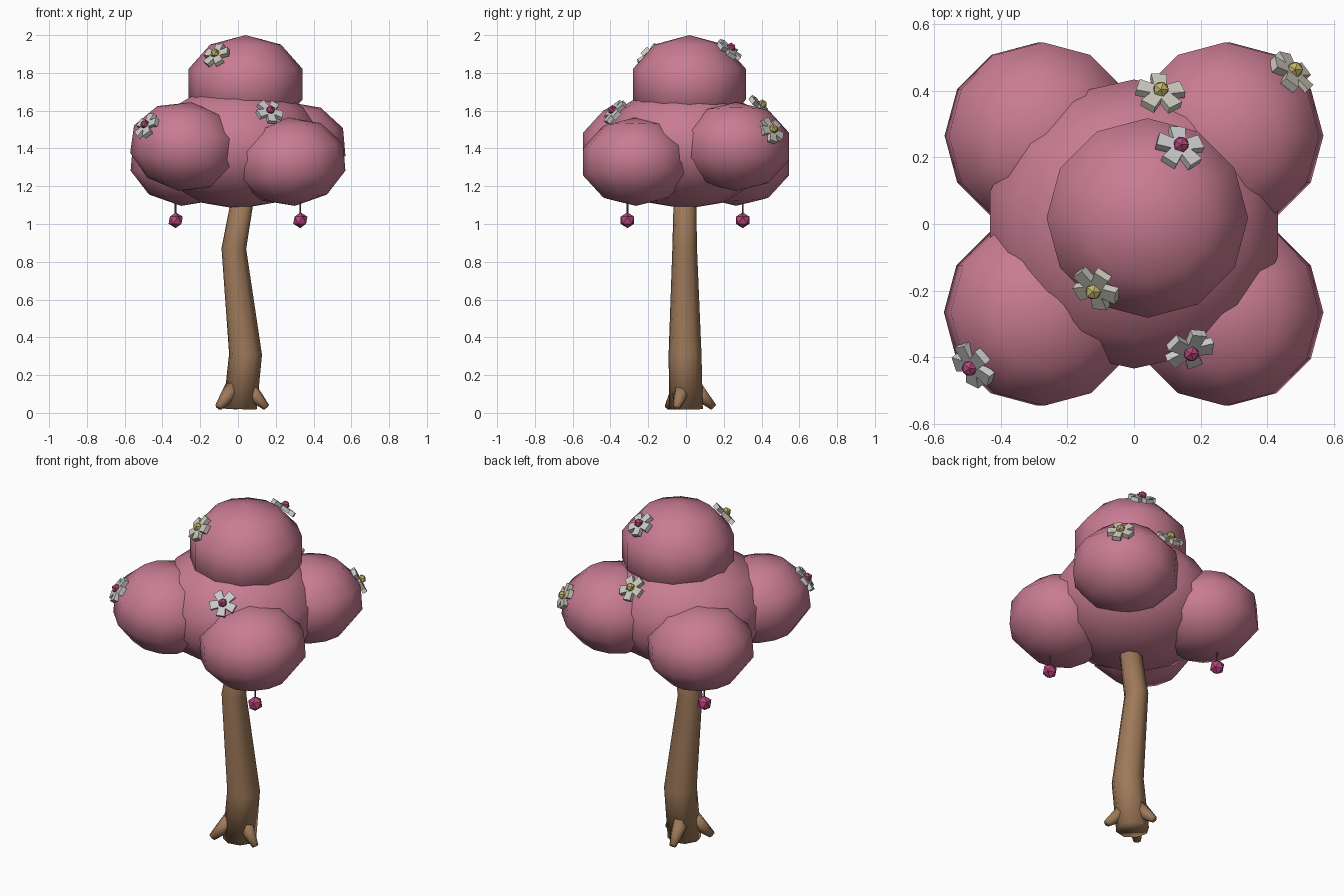
import bpy, bmesh
from math import sin, cos, pi, radians
from mathutils import Vector, Euler

if "Cube" in bpy.data.objects:
    bpy.data.objects.remove(bpy.data.objects["Cube"])


def material(name, rgb):
    m = bpy.data.materials.new(name)
    m.diffuse_color = (*rgb, 1)
    m.use_nodes = True
    m.node_tree.nodes["Principled BSDF"].inputs["Base Color"].default_value = m.diffuse_color
    return m


BARK = material("bark", (0.34, 0.19, 0.10))
LEAF = material("blossom_pink", (0.58, 0.20, 0.29))
BERRY = material("berry_magenta", (0.45, 0.06, 0.20))
YELLOW = material("pollen_yellow", (0.55, 0.47, 0.15))
WHITE = material("petal_white", (0.62, 0.63, 0.62))
CREAM = material("petal_cream", (0.60, 0.58, 0.50))
STEM = material("stem_dark", (0.12, 0.09, 0.06))


def finish(name, bm, mat, smooth=False):
    bmesh.ops.recalc_face_normals(bm, faces=bm.faces)
    me = bpy.data.meshes.new(name)
    for f in bm.faces:
        f.smooth = smooth
    bm.to_mesh(me)
    bm.free()
    me.materials.append(mat)
    ob = bpy.data.objects.new(name, me)
    bpy.context.collection.objects.link(ob)
    return ob


def tube(name, rings, sides, mat, smooth=True):
    """Loft circles given as (centre, radius), each facing along the path."""
    bm = bmesh.new()
    loops = []
    axis = (Vector(rings[-1][0]) - Vector(rings[0][0])).to_track_quat('Z', 'Y')
    for c, r in rings:
        loops.append([bm.verts.new(Vector(c) + axis @ Vector(
            (r * cos(2 * pi * i / sides), r * sin(2 * pi * i / sides), 0)))
            for i in range(sides)])
    for a, b in zip(loops, loops[1:]):
        for i in range(sides):
            j = (i + 1) % sides
            bm.faces.new((a[i], a[j], b[j], b[i]))
    bm.faces.new(loops[0])
    bm.faces.new(loops[-1])
    return finish(name, bm, mat, smooth)


# crooked trunk and three roots
trunk = tube("trunk", [((0.01, 0, 0.02), 0.09), ((0.04, -0.005, 0.31), 0.088),
                       ((-0.022, -0.007, 0.87), 0.066), ((0.045, -0.005, 1.25), 0.058)],
             8, BARK)
for k, deg in enumerate((-20, 100, 220)):
    d = Vector((cos(radians(deg)), sin(radians(deg)), 0))
    tube(f"root_{k + 1}", [(d * 0.05 + Vector((0.01, 0, 0.13)), 0.045),
                           (d * 0.10 + Vector((0.01, 0, 0.075)), 0.035),
                           (d * 0.148 + Vector((0.01, 0, 0.03)), 0.02)], 6, BARK)

# foliage: coarse ellipsoids (name, centre, radii, segments, rings, tilt)
blobs = {
    "foliage_core": ((0, 0, 1.41), (0.455, 0.445, 0.33), 14, 7, 0),
    "foliage_top": ((0.04, 0.018, 1.74), (0.318, 0.315, 0.26), 12, 5, 0),
    "foliage_front_left": ((-0.28, -0.265, 1.41), (0.298, 0.295, 0.237), 12, 5, 8),
    "foliage_front_right": ((0.28, -0.265, 1.33), (0.298, 0.295, 0.235), 12, 5, -5),
    "foliage_back_right": ((0.28, 0.265, 1.41), (0.298, 0.295, 0.237), 12, 5, -5),
    "foliage_back_left": ((-0.28, 0.265, 1.33), (0.298, 0.295, 0.235), 12, 5, 5),
}
for name, (c, r, seg, rings, tilt) in blobs.items():
    bm = bmesh.new()
    bmesh.ops.create_uvsphere(bm, u_segments=seg, v_segments=rings, radius=1)
    bmesh.ops.scale(bm, vec=r, verts=bm.verts)
    ob = finish(name, bm, LEAF, True)
    ob.location = c
    ob.rotation_euler = Euler((0, radians(tilt), 0))


def ball(name, pos, r, mat):
    bm = bmesh.new()
    bmesh.ops.create_icosphere(bm, subdivisions=1, radius=r)
    finish(name, bm, mat).location = pos


def flower(name, pos, owner, petal_mat, heart_mat, spin):
    c, r = blobs[owner][:2]
    n = Vector([(p - q) / (s * s) for p, q, s in zip(pos, c, r)]).normalized()
    pos = Vector(pos)
    # five square petals cut from one outline
    bm = bmesh.new()
    pts = []
    for k in range(5):
        a = 2 * pi * k / 5 + spin
        for da, rad in ((-0.63, 0.033), (-0.33, 0.075), (0.33, 0.075)):
            pts.append(bm.verts.new((rad * cos(a + da), rad * sin(a + da), -0.012)))
    face = bm.faces.new(pts)
    ext = bmesh.ops.extrude_face_region(bm, geom=[face])
    bmesh.ops.translate(bm, vec=(0, 0, 0.025),
                        verts=[v for v in ext["geom"] if isinstance(v, bmesh.types.BMVert)])
    ob = finish(name + "_petals", bm, petal_mat)
    ob.rotation_euler = n.to_track_quat('Z', 'Y').to_euler()
    ob.location = pos - n * 0.012
    ball(name + "_heart", pos + n * 0.006, 0.026, heart_mat)


# flowers resting on the foliage
for k, (pos, owner, pm, hm) in enumerate([
    ((-0.12, -0.20, 1.90), "foliage_top", CREAM, YELLOW),
    ((0.14, 0.235, 1.93), "foliage_top", WHITE, BERRY),
    ((0.08, 0.40, 1.63), "foliage_core", CREAM, YELLOW),
    ((0.17, -0.385, 1.60), "foliage_core", WHITE, BERRY),
    ((0.48, 0.46, 1.50), "foliage_back_right", CREAM, YELLOW),
    ((-0.49, -0.43, 1.525), "foliage_front_left", WHITE, BERRY),
]):
    flower(f"flower_{k + 1}", pos, owner, pm, hm, 0.4 + k)

# two hanging berries
for side, x, y in (("right", 0.33, -0.31), ("left", -0.33, 0.30)):
    ball(f"berry_{side}", (x, y, 1.02), 0.042, BERRY)
    tube(f"berry_stem_{side}", [((x, y, 1.04), 0.005), ((x, y, 1.16), 0.005)], 5, STEM)
